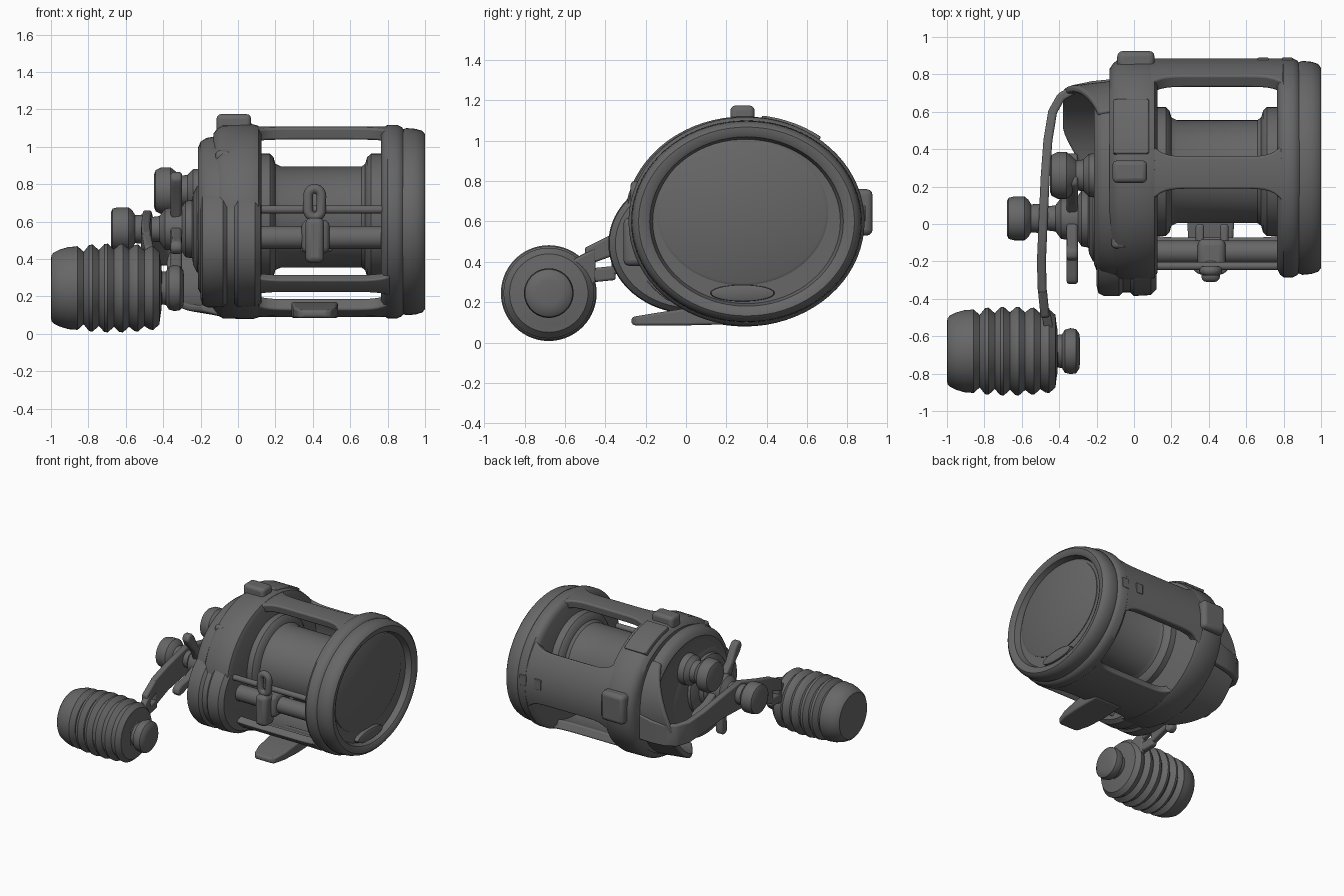
import bpy, bmesh
from math import sin, cos, pi, radians
from mathutils import Vector

cube = bpy.data.objects.get("Cube")
if cube:
    bpy.data.objects.remove(cube, do_unlink=True)

grey = bpy.data.materials.new("graphite grey")
grey.use_nodes = True
tone = (0.135, 0.135, 0.135, 1)
grey.diffuse_color = tone
grey.node_tree.nodes["Principled BSDF"].inputs["Base Color"].default_value = tone
CY, CZ = 0.29, 0.6          # centre of the reel body


def finish(name, bm, bevel=0.0, angle=35):
    bmesh.ops.recalc_face_normals(bm, faces=bm.faces)
    mesh = bpy.data.meshes.new(name)
    bm.to_mesh(mesh)
    bm.free()
    ob = bpy.data.objects.new(name, mesh)
    bpy.context.collection.objects.link(ob)
    mesh.materials.append(grey)
    if bevel:
        mod = ob.modifiers.new("soft edges", "BEVEL")
        mod.width, mod.segments = bevel, 3
        mod.limit_method = "ANGLE"
    bpy.ops.object.select_all(action="DESELECT")
    ob.select_set(True)
    bpy.context.view_layer.objects.active = ob
    bpy.ops.object.shade_smooth_by_angle(angle=radians(angle))
    return ob


def skin(bm, rings):
    """Bridge equal rings of points and cap both ends."""
    rows = [[bm.verts.new(p) for p in ring] for ring in rings]
    n = len(rows[0])
    for a, b in zip(rows, rows[1:]):
        for i in range(n):
            j = (i + 1) % n
            bm.faces.new((a[i], a[j], b[j], b[i]))
    bm.faces.new(rows[0])
    bm.faces.new(rows[-1])


def lathe(name, cy, cz, profile, squash=1.0, seg=48):
    """Stack of rounds along x; profile holds (x, radius)."""
    bm = bmesh.new()
    ts = [2 * pi * i / seg for i in range(seg)]
    skin(bm, [[(x, cy + r * cos(t), cz + r * squash * sin(t)) for t in ts]
              for x, r in profile])
    return finish(name, bm)


def box(name, lo, hi, bevel=0.02):
    bm = bmesh.new()
    lo, hi = Vector(lo), Vector(hi)
    bmesh.ops.create_cube(bm, size=1)
    for v in bm.verts:
        v.co = Vector([(lo[k] + hi[k]) / 2 + v.co[k] * (hi[k] - lo[k]) for k in range(3)])
    return finish(name, bm, bevel)


def slab(name, outline, x0, x1, bevel=0.015):
    """Outline in y and z, extruded along x."""
    bm = bmesh.new()
    skin(bm, [[(x, y, z) for y, z in outline] for x in (x0, x1)])
    return finish(name, bm, bevel)


def frame_bar(name, a0, a1, x0=0.08, x1=0.81, inner=0.87, outer=1.0, flare=9):
    """Curved strip of the frame shell, widening into the end rings."""
    bm = bmesh.new()
    rings = []
    for k in range(25):
        u = k / 24
        f = flare * abs(2 * u - 1) ** 7
        angs = [radians(a0 - f + (a1 - a0 + 2 * f) * i / 10) for i in range(11)]
        path = [(outer, t) for t in angs] + [(inner, t) for t in reversed(angs)]
        rings.append([(x0 + (x1 - x0) * u, CY + 0.595 * s * cos(t), CZ + 0.51 * s * sin(t))
                      for s, t in path])
    skin(bm, rings)
    return finish(name, bm, 0.012)


# Frame bars between the two side plates
frame_bar("top_bar", 83, 100)
frame_bar("back_panel", -14, 32)
frame_bar("bottom_panel", -112, -68)
frame_bar("front_low_bar", 218, 228, inner=0.9, flare=3)

# Left end ring and recessed cap
lathe("left_frame_ring", CY + 0.01, CZ, [(0.765, 0.54), (0.78, 0.57), (0.80, 0.585),
      (0.85, 0.585), (0.875, 0.572), (0.89, 0.55)], 0.885, 72)
lathe("left_cap", CY + 0.01, CZ, [(0.87, 0.56), (0.90, 0.572), (0.95, 0.567), (0.985, 0.555),
      (1.0, 0.535), (0.998, 0.505), (0.985, 0.48), (0.94, 0.465)], 0.875, 72)
lathe("left_cap_disc", 0.28, 0.645, [(0.92, 0.425), (0.945, 0.425), (0.952, 0.41)], 0.85, 64)
lathe("cap_badge", 0.28, 0.245, [(0.94, 0.16), (0.972, 0.155), (0.976, 0.13)], 0.26, 32)

# Spool with flanges
lathe("spool", 0.28, 0.625, [(0.08, 0.30), (0.11, 0.345), (0.17, 0.345), (0.19, 0.325),
      (0.20, 0.29), (0.23, 0.275), (0.66, 0.275), (0.68, 0.29), (0.69, 0.325),
      (0.71, 0.345), (0.77, 0.345), (0.79, 0.30)], 0.98, 64)

# Right side: main ring, front gear housing and outer plate
lathe("right_frame_ring", CY, CZ, [(-0.13, 0.54), (-0.11, 0.57), (-0.08, 0.592), (0.08, 0.595),
      (0.11, 0.585), (0.125, 0.55)], 0.875, 72)
lathe("gear_housing", 0.03, 0.49, [(-0.20, 0.36), (-0.19, 0.40), (-0.16, 0.415), (-0.08, 0.415),
      (-0.06, 0.395), (-0.02, 0.395), (0.0, 0.415), (0.09, 0.41), (0.12, 0.38)], 0.84, 64)
lathe("outer_side_plate", 0.24, 0.62, [(-0.10, 0.53), (-0.17, 0.515), (-0.20, 0.49),
      (-0.215, 0.45), (-0.20, 0.42), (-0.19, 0.40)], 0.83, 64)
lathe("gear_boss", 0.03, 0.56, [(-0.18, 0.24), (-0.22, 0.23), (-0.24, 0.19), (-0.25, 0.12)])
box("back_button", (-0.09, 0.82, 0.53), (0.11, 0.925, 0.76), 0.03)
box("top_lever", (-0.115, 0.22, 1.05), (0.07, 0.34, 1.175), 0.025)
frame_bar("thumb_pad", 52, 82, -0.11, 0.08, outer=1.04, flare=0)
box("release_tab", (-0.12, -0.13, 0.90), (-0.04, 0.06, 0.98), 0.02)

# Curved shroud that juts out under the rear of the outer plate
bm = bmesh.new()
rings = []
for k in range(29):
    u = k / 28
    t = radians(45 - 140 * u)
    reach = -0.19 - 0.19 * min(1, 1.6 * sin(pi * u) * (0.35 + 0.65 * u))
    rings.append([(x, 0.24 + r * cos(t), 0.61 + (r - 0.01 - 0.04 * max(0, sin(t))) * sin(t))
                  for x, r in ((-0.08, 0.53), (reach, 0.5), (reach, 0.465), (-0.08, 0.465))])
skin(bm, rings)
finish("lower_shroud", bm, 0.012)

# Plates on the rear panel
for x in (0.66, 0.79):
    box("rear_slot_plate", (x, 0.86, 0.6), (x + 0.06, 0.889, 0.68), 0.005)

# Mounting foot
bm = bmesh.new()
foot = [(0.2, 0.09, 0.17, 0.12), (0.0, 0.085, 0.17, 0.125), (-0.16, 0.085, 0.145, 0.115),
        (-0.25, 0.085, 0.13, 0.09), (-0.27, 0.09, 0.125, 0.06)]
skin(bm, [[(0.41 - w, y, a), (0.41 + w, y, a), (0.41 + w, y, b), (0.41 - w, y, b)]
          for y, a, b, w in foot])
finish("mounting_foot", bm, 0.012)

# Line guide with its shaft and rail
for name, y, z, r in (("worm_shaft", -0.15, 0.515, 0.062), ("guide_rail", -0.225, 0.665, 0.022)):
    lathe(name, y, z, [(0.08, r), (0.8, r)], seg=24)
cu = bpy.data.curves.new("guide_eye", "CURVE")
cu.dimensions = "3D"
cu.bevel_depth, cu.bevel_resolution = 0.026, 4
eye = cu.splines.new("POLY")
eye.points.add(23)
eye.use_cyclic_u = True
for i, p in enumerate(eye.points):
    t = 2 * pi * i / 24
    p.co = (0.41 + 0.036 * cos(t), -0.25, 0.70 + 0.04 * sin(t) + (0.036 if i < 12 else -0.036), 1)
cu.materials.append(grey)
bpy.context.collection.objects.link(bpy.data.objects.new("guide_eye", cu))
box("guide_carriage", (0.34, -0.24, 0.43), (0.49, -0.08, 0.61), 0.035)
box("guide_nose", (0.36, -0.31, 0.38), (0.46, -0.19, 0.62), 0.03)
for x in (0.33, 0.46):
    box("guide_arm", (x, -0.12, 0.44), (x + 0.045, 0.0, 0.52), 0.015)

# Cast control knob on the outer plate
lathe("cast_knob", 0.26, 0.765, [(-0.45, 0.085), (-0.44, 0.11), (-0.41, 0.125), (-0.36, 0.125),
      (-0.335, 0.105), (-0.31, 0.08), (-0.27, 0.085), (-0.24, 0.115), (-0.18, 0.12)])

# Star drag wheel
HY, HZ = 0.03, 0.56
lathe("drag_hub", HY, HZ, [(-0.50, 0.06), (-0.42, 0.07), (-0.39, 0.11), (-0.30, 0.12),
      (-0.28, 0.15), (-0.22, 0.16)])
for k in range(5):
    t = radians(125 + 72 * k)
    def out(r, s):
        return (HY + r * cos(t) - s * sin(t), HZ + r * sin(t) + s * cos(t))
    slab("drag_blade", [out(0.05, -0.05), out(0.2, -0.025), out(0.3, -0.04), out(0.35, -0.035),
         out(0.37, 0), out(0.35, 0.035), out(0.3, 0.04), out(0.2, 0.025), out(0.05, 0.05)],
         -0.36, -0.30)


# Handle arm: a bent strip, split around a slot near the grip
def strip(name, stations, thick=0.024):
    """Stations hold x, y, z and half height; the strip follows their bend."""
    bm = bmesh.new()
    rings = []
    for i, (x, y, z, w) in enumerate(stations):
        a, b = stations[max(i - 1, 0)], stations[min(i + 1, len(stations) - 1)]
        n = Vector((b[1] - a[1], a[0] - b[0], 0)).normalized() * thick
        rings.append([(x - n.x, y - n.y, z - w), (x + n.x, y + n.y, z - w),
                      (x + n.x, y + n.y, z + w), (x - n.x, y - n.y, z + w)])
    skin(bm, rings)
    return finish(name, bm, 0.012, 50)


strip("handle_arm", [(-0.49, -0.37, 0.435, 0.105), (-0.495, -0.2, 0.49, 0.1),
      (-0.485, 0.03, 0.55, 0.11), (-0.475, 0.25, 0.53, 0.09), (-0.46, 0.45, 0.49, 0.085),
      (-0.435, 0.6, 0.46, 0.085), (-0.39, 0.68, 0.45, 0.085), (-0.32, 0.72, 0.45, 0.085),
      (-0.22, 0.74, 0.46, 0.09), (-0.12, 0.75, 0.48, 0.1)])
strip("handle_slot_upper", [(-0.49, -0.35, 0.49, 0.055), (-0.475, -0.5, 0.425, 0.045)])
strip("handle_slot_lower", [(-0.49, -0.35, 0.345, 0.035), (-0.475, -0.5, 0.33, 0.035)])
strip("handle_outer_arm", [(-0.477, -0.45, 0.385, 0.085), (-0.45, -0.58, 0.30, 0.1),
      (-0.43, -0.7, 0.245, 0.1), (-0.43, -0.77, 0.245, 0.06)])
lathe("handle_nut", HY, HZ, [(-0.68, 0.09), (-0.67, 0.11), (-0.64, 0.117), (-0.585, 0.117),
      (-0.565, 0.10), (-0.55, 0.075), (-0.47, 0.08)])

# Ribbed grip and its end nut
GY, GZ = -0.68, 0.245
ribs = [(-1.0, 0.14), (-0.998, 0.175), (-0.985, 0.19), (-0.95, 0.207), (-0.905, 0.22)]
for k in range(6):
    x = -0.865 + 0.081 * k
    r = 0.238 - 0.0022 * (k - 2.5) ** 2
    ribs += [(x - 0.012, r - 0.003), (x + 0.006, r), (x + 0.04, r - 0.03)]
lathe("ribbed_grip", GY, GZ, ribs + [(-0.415, 0.15), (-0.41, 0.12)], 1.0, 56)
lathe("grip_end_nut", GY, GZ, [(-0.43, 0.085), (-0.385, 0.09), (-0.37, 0.115), (-0.34, 0.123),
      (-0.31, 0.118), (-0.293, 0.095), (-0.288, 0.06)])
